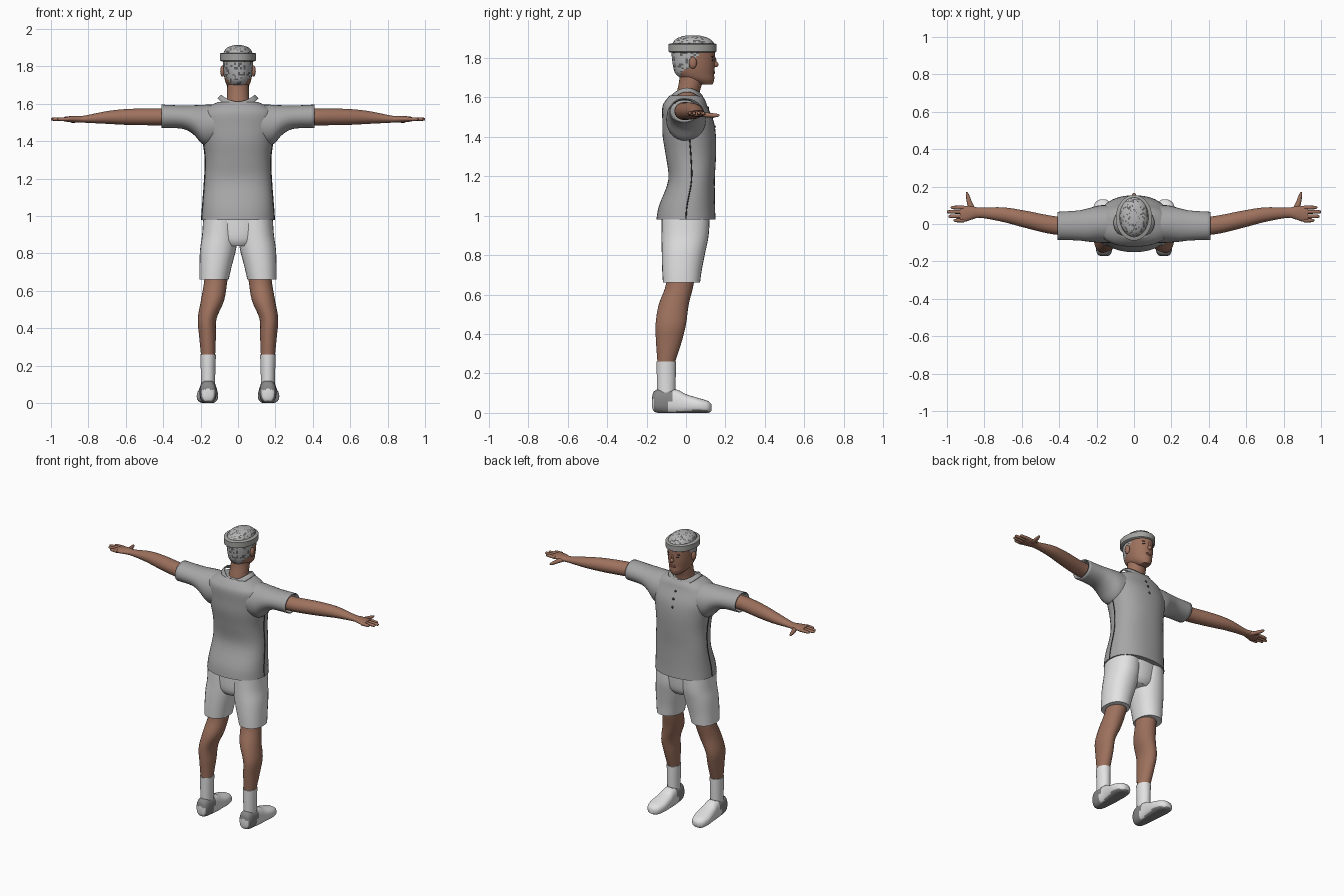
import bpy, bmesh, math, random
from mathutils import Vector

random.seed(4)
if "Cube" in bpy.data.objects:
    bpy.data.objects.remove(bpy.data.objects["Cube"])


def material(name, r, g, b):
    m = bpy.data.materials.new(name)
    m.use_nodes = True
    m.diffuse_color = (r, g, b, 1)
    m.node_tree.nodes["Principled BSDF"].inputs["Base Color"].default_value = (r, g, b, 1)
    return m


skin = material("brown skin", 0.34, 0.165, 0.11)
lip = material("dark lip", 0.22, 0.085, 0.065)
shirt = material("grey shirt", 0.38, 0.38, 0.38)
white = material("white cloth", 0.76, 0.76, 0.76)
hair = material("light grey hair", 0.46, 0.46, 0.46)
streak = material("dark hair streak", 0.13, 0.13, 0.13)
band = material("grey headband", 0.36, 0.36, 0.35)
heel = material("grey shoe heel", 0.24, 0.24, 0.24)
dark = material("dark trim", 0.04, 0.035, 0.035)


def finish(bm, name, mats, rule=None, angle=50):
    bmesh.ops.recalc_face_normals(bm, faces=bm.faces)
    if rule:
        for f in bm.faces:
            f.material_index = rule(f.calc_center_median(), f.normal)
    mesh = bpy.data.meshes.new(name)
    bm.to_mesh(mesh)
    bm.free()
    for m in mats:
        mesh.materials.append(m)
    ob = bpy.data.objects.new(name, mesh)
    bpy.context.collection.objects.link(ob)
    for other in bpy.context.selected_objects:
        other.select_set(False)
    ob.select_set(True)
    bpy.context.view_layer.objects.active = ob
    bpy.ops.object.shade_smooth_by_angle(angle=math.radians(angle))
    return ob


def smooth_rings(rings, steps):
    """Catmull-Rom through the section values."""
    if steps == 1:
        return rings
    out, last = [], len(rings) - 1
    for i in range(last):
        a, b, c, d = (rings[max(0, min(last, i + k))] for k in (-1, 0, 1, 2))
        for s in range(steps):
            t = s / steps
            out.append([q + t / 2 * (r - p + t * (2 * p - 5 * q + 4 * r - s4
                        + t * (3 * (q - r) + s4 - p)))
                        for p, q, r, s4 in zip(a, b, c, d)])
    return out + [rings[-1]]


def loft(name, rings, mats, axis="z", side=1, n=28, steps=4, power=2.0,
         caps=True, rule=None, warp=None, thick=0):
    """Skin oval sections (position, centre a, centre b, radius a, radius b)."""
    bm = bmesh.new()
    loops = []
    for t, ca, cb, ra, rb in smooth_rings(rings, steps):
        loop = []
        for k in range(n):
            co, si = math.cos(math.tau * k / n), math.sin(math.tau * k / n)
            a = ca + ra * math.copysign(abs(co) ** (2 / power), co)
            b = cb + rb * math.copysign(abs(si) ** (2 / power), si)
            p = Vector({"x": (t, a, b), "y": (a, t, b), "z": (a, b, t)}[axis])
            if warp:
                p = warp(p)
            loop.append(bm.verts.new((p.x * side, p.y, p.z)))
        loops.append(loop)
    for lo, hi in zip(loops, loops[1:]):
        for k in range(n):
            j = (k + 1) % n
            bm.faces.new((lo[k], lo[j], hi[j], hi[k]))
    if caps:
        bm.faces.new(loops[0])
        bm.faces.new(loops[-1])
    ob = finish(bm, name, mats, rule)
    if thick:
        mod = ob.modifiers.new("cloth thickness", "SOLIDIFY")
        mod.thickness, mod.offset = thick, -1
    return ob


def ball(name, place, size, mat):
    bm = bmesh.new()
    bmesh.ops.create_uvsphere(bm, u_segments=16, v_segments=10, radius=1)
    bmesh.ops.scale(bm, vec=size, verts=bm.verts)
    bmesh.ops.translate(bm, vec=place, verts=bm.verts)
    return finish(bm, name, [mat])


# Head, with hair coloured on the crown, sides and nape
def hair_rule(c, normal):
    nape = (c.z > 1.7 and c.y < 0.02 + (c.z - 1.72) * 0.45
            and abs(c.x) < 0.03 + (c.z - 1.7) * 0.9)
    if c.z > 1.845 or nape:
        return 2 if random.random() < 0.22 else 1
    return 0


loft("neck", [(1.55, 0, 0, .068, .065), (1.62, 0, .01, .06, .058),
              (1.68, 0, .025, .058, .06), (1.74, 0, .03, .055, .06)], [skin])
loft("head", [(1.665, 0, .1, .03, .035), (1.69, 0, .065, .055, .078),
              (1.72, 0, .045, .068, .098), (1.76, 0, .04, .076, .106),
              (1.82, 0, .037, .08, .11), (1.87, 0, .037, .078, .107),
              (1.9, 0, .035, .058, .078), (1.914, 0, .033, .02, .03)],
     [skin, hair, streak], n=48, steps=5, rule=hair_rule)
loft("headband", [(1.827, 0, .033, .088, .114), (1.832, 0, .033, .097, .122),
                  (1.868, 0, .033, .097, .122), (1.873, 0, .033, .088, .114)],
     [band], n=40, steps=1)
ball("nose", (0, .145, 1.766), (.013, .021, .014), skin)
ball("nose_bridge", (0, .142, 1.783), (.008, .012, .024), skin)
ball("lips", (0, .14, 1.725), (.022, .007, .008), lip)

# Shirt body, collar and buttons
torso = [(.98, 0, 0, .195, .15), (1.05, 0, .005, .19, .142),
         (1.18, 0, .028, .18, .118), (1.3, 0, .025, .175, .127),
         (1.4, 0, .017, .187, .135), (1.48, 0, .01, .2, .13),
         (1.55, 0, -.005, .195, .115), (1.585, 0, -.003, .16, .1),
         (1.61, 0, 0, .105, .08)]
loft("shirt_body", torso, [shirt], n=40, power=2.3)


def collar_dip(p):
    return Vector((p.x, p.y, p.z + 0.045 * (p.x / 0.1) ** 2))


loft("shirt_collar", [(1.575, 0, .005, .11, .092), (1.612, 0, .005, .09, .078)],
     [shirt], steps=3, caps=False, warp=collar_dip, thick=.006)
for i, (y, z) in enumerate([(.112, 1.545), (.134, 1.5), (.146, 1.45)]):
    ball(f"shirt_button_{i + 1}", (0, y, z), (.008, .005, .008), dark)


# Shoes: grey heel and sole, white toe
def shoe_rule(c, normal):
    if normal.z < -0.6:
        return 1
    if c.y < -0.15 and c.z < 0.07 and normal.y < -0.6:
        return 0
    return 1 if c.y < -0.105 + c.z * 0.4 else 0


def on_floor(p):
    return Vector((p.x, p.y, max(p.z, 0)))


for side, word in ((1, "left"), (-1, "right")):
    # Face details
    ball(word + "_ear", (side * .083, .035, 1.775), (.012, .02, .03), skin)
    ball(word + "_eye", (side * .03, .134, 1.789), (.013, .006, .005), dark)
    ball(word + "_eyebrow", (side * .031, .134, 1.806), (.018, .006, .004), dark)

    # Sleeve and side seam
    loft(word + "_sleeve",
         [(.1, 0, 1.49, .1, .105), (.18, 0, 1.487, .1, .108),
          (.24, -.005, 1.515, .09, .077), (.3, -.008, 1.529, .08, .062),
          (.41, -.01, 1.533, .075, .063)],
         [shirt], axis="x", side=side, caps=False, thick=.006)
    seam = bpy.data.curves.new(word + "_side_seam", "CURVE")
    seam.dimensions = "3D"
    seam.bevel_depth = .003
    path = smooth_rings(torso[:5], 4)
    line = seam.splines.new("POLY")
    line.points.add(len(path) - 1)
    for point, (z, cx, cy, rx, ry) in zip(line.points, path):
        point.co = (side * rx, cy, z, 1)
    seam.materials.append(dark)
    bpy.context.collection.objects.link(bpy.data.objects.new(word + "_side_seam", seam))

    # Arm, palm, fingers and thumb
    loft(word + "_arm",
         [(.28, -.01, 1.53, .045, .045), (.42, -.008, 1.53, .049, .045),
          (.58, .025, 1.53, .046, .043), (.7, .05, 1.527, .039, .034),
          (.82, .06, 1.518, .027, .019), (.86, .06, 1.518, .034, .018),
          (.9, .055, 1.518, .042, .016), (.93, .053, 1.518, .042, .012)],
         [skin], axis="x", side=side)
    for i, (y, tip) in enumerate([(.088, .98), (.065, 1), (.041, .992), (.019, .965)]):
        loft(f"{word}_finger_{i + 1}",
             [(.91, y, 1.518, .011, .011), (tip - .012, y, 1.518, .009, .009),
              (tip, y, 1.517, .003, .003)], [skin], axis="x", side=side, n=10)
    loft(word + "_thumb",
         [(.07, .86, 1.514, .022, .013), (.11, .878, 1.51, .015, .012),
          (.155, .89, 1.508, .009, .009), (.17, .894, 1.508, .003, .003)],
         [skin], axis="y", side=side, n=12)

    # Shorts leg
    loft(word + "_shorts_leg",
         [(.66, .128, -.023, .078, .094), (.73, .12, -.02, .086, .101),
          (.82, .107, -.012, .096, .111), (.9, .096, -.004, .096, .119),
          (.99, .092, -.002, .094, .122)], [white], side=side, power=2.2)

    # Leg, sock and shoe
    loft(word + "_leg",
         [(.8, .105, -.025, .07, .08), (.66, .118, -.03, .062, .07),
          (.55, .136, -.062, .062, .076), (.45, .165, -.077, .05, .077),
          (.36, .163, -.087, .045, .065), (.26, .16, -.1, .038, .045)],
         [skin], side=side)
    loft(word + "_sock",
         [(.26, .16, -.1, .042, .049), (.18, .16, -.1, .039, .048),
          (.08, .16, -.1, .037, .046)], [white], side=side)
    loft(word + "_shoe",
         [(-.172, .16, .055, .014, .024), (-.163, .16, .058, .034, .05),
          (-.13, .16, .06, .044, .062), (-.05, .16, .055, .047, .064),
          (0, .161, .045, .053, .05), (.06, .164, .037, .057, .039),
          (.11, .166, .03, .044, .031), (.13, .166, .026, .018, .016)],
         [white, heel], axis="y", side=side, power=2.5, rule=shoe_rule,
         warp=on_floor)

# Shorts seat joining both legs
loft("shorts_seat", [(.84, 0, -.008, .1, .09), (.88, 0, -.006, .15, .112),
                     (.99, 0, -.002, .184, .123)], [white])
